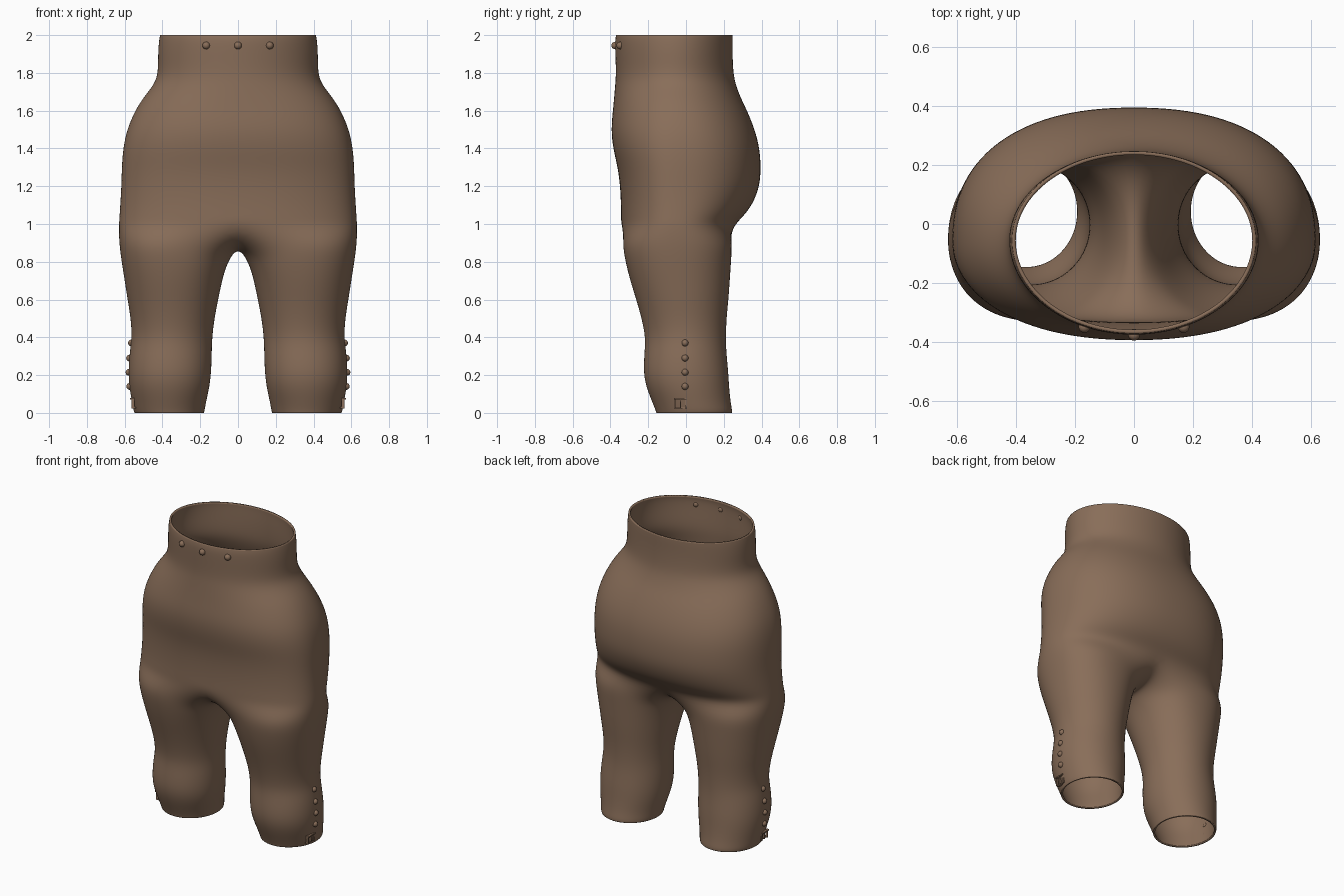
import bpy, bmesh, math
from mathutils import Vector

if "Cube" in bpy.data.objects:
    bpy.data.objects.remove(bpy.data.objects["Cube"])

M, K = 17, 5  # points on a half torso ring, points along the crotch seam

cloth = bpy.data.materials.new("brown cloth")
cloth.diffuse_color = (0.25, 0.155, 0.10, 1)
cloth.use_nodes = True
cloth.node_tree.nodes["Principled BSDF"].inputs["Base Color"].default_value = cloth.diffuse_color

# Torso: height, half width, front y, back y, squareness
TORSO = [
    (2.00, .415, -.372, .248, 2.0), (1.97, .421, -.378, .249, 2.0),
    (1.90, .426, -.376, .248, 2.0), (1.80, .425, -.372, .252, 2.0),
    (1.74, .445, -.376, .264, 2.05), (1.67, .503, -.382, .29, 2.1),
    (1.60, .547, -.388, .325, 2.2), (1.50, .590, -.398, .366, 2.3),
    (1.40, .610, -.387, .391, 2.35), (1.30, .617, -.362, .398, 2.35),
    (1.20, .619, -.349, .392, 2.35), (1.10, .625, -.345, .352, 2.35),
    (1.04, .629, -.345, .303, 2.4), (0.985, .632, -.343, .248, 2.5),
]
# Legs: height, inner x, outer x, front y, back y, squareness
LEGS = [
    (.90, .028, .631, -.338, .246, 2.4), (.80, .060, .618, -.322, .240, 2.3),
    (.70, .082, .602, -.297, .234, 2.2), (.60, .102, .587, -.266, .227, 2.1),
    (.50, .122, .570, -.237, .217, 2.05), (.40, .134, .564, -.217, .213, 2.0),
    (.32, .136, .576, -.222, .216, 2.05), (.22, .139, .583, -.228, .226, 2.1),
    (.14, .148, .578, -.214, .230, 2.1), (.06, .166, .564, -.182, .238, 2.0),
    (.015, .174, .556, -.164, .247, 2.0), (0, .178, .550, -.160, .245, 2.0),
]
# Crotch seam running front to back: y, z
SEAM = [(-.26, .895), (-.14, .865), (-.03, .86), (.08, .872), (.175, .91)]


def oval(angle, n):
    """Point on a unit superellipse."""
    c, s = math.cos(angle), math.sin(angle)
    r = (abs(c) ** n + abs(s) ** n) ** (-1 / n)
    return c * r, s * r


def torso_point(row, angle):
    z, w, front, back, n = row
    cy = -.055
    u, v = oval(angle, n)
    return Vector((w * u, cy + v * ((back - cy) if v > 0 else (cy - front)), z))


def leg_point(row, angle):
    z, inner, outer, front, back, n = row
    u, v = oval(angle, n)
    # the inner side of the top rings dips under the crotch
    dip = .06 * max(0, (z - .74) / .16) * max(0, -u)
    return Vector(((inner + outer) / 2 + u * (outer - inner) / 2,
                   (front + back) / 2 + v * (back - front) / 2, z - dip))


def finish(obj, angle=50):
    obj.data.materials.append(cloth)
    bpy.context.view_layer.objects.active = obj
    for o in bpy.context.selected_objects:
        o.select_set(False)
    obj.select_set(True)
    bpy.ops.object.shade_smooth_by_angle(angle=math.radians(angle))


# Breeches: half of the garment, mirrored
bm = bmesh.new()
half = [math.radians(-90 + 180 * i / (M - 1)) for i in range(M)]
rings = []
for row in TORSO:
    ring = []
    for i, a in enumerate(half):
        p = torso_point(row, a)
        if i in (0, M - 1):
            p.x = 0
        ring.append(bm.verts.new(p))
    rings.append(ring)
for upper, lower in zip(rings, rings[1:]):
    for i in range(M - 1):
        bm.faces.new((upper[i], lower[i], lower[i + 1], upper[i + 1]))

seam = [bm.verts.new((0, y, z)) for y, z in reversed(SEAM)]
previous = rings[-1] + seam
span = math.radians(128)
angles = [-span + 2 * span * i / (M - 1) for i in range(M)]
angles += [span + (2 * math.pi - 2 * span) * (j + 1) / (K + 1) for j in range(K)]
for row in LEGS:
    ring = [bm.verts.new(leg_point(row, a)) for a in angles]
    for i in range(M + K):
        j = (i + 1) % (M + K)
        bm.faces.new((previous[i], ring[i], ring[j], previous[j]))
    previous = ring
mesh = bpy.data.meshes.new("breeches")
bm.to_mesh(mesh)
bm.free()
breeches = bpy.data.objects.new("breeches", mesh)
bpy.context.collection.objects.link(breeches)
mirror = breeches.modifiers.new("mirror", 'MIRROR')
mirror.use_clip = True
subd = breeches.modifiers.new("smooth", 'SUBSURF')
subd.levels = subd.render_levels = 2
thick = breeches.modifiers.new("thickness", 'SOLIDIFY')
thick.thickness, thick.offset = .012, -1
finish(breeches, 60)


def button(name, location, radius):
    bpy.ops.mesh.primitive_uv_sphere_add(segments=16, ring_count=10,
                                         radius=radius, location=location)
    bpy.context.object.name = name
    finish(bpy.context.object)


# Waistband buttons
for x in (-.168, 0, .168):
    y = -.055 - .322 * math.sqrt(1 - (x / .423) ** 2)
    button("waist_button", (x, y + .002, 1.945), .02)

# Knee buttons and buckles on both outer sides
for side in (-1, 1):
    for z, x in ((.37, .564), (.29, .574), (.215, .577), (.14, .573)):
        button("knee_button", (side * x, -.005, z), .018)
    bars = [(-.03, .05, .008, .056), (.03, .05, .008, .056), (0, .05, .006, .05),
            (-.0, .074, .066, .008), (0, .026, .066, .008)]
    bm = bmesh.new()
    for y, z, wide, tall in bars:
        made = bmesh.ops.create_cube(bm, size=1)["verts"]
        bmesh.ops.scale(bm, vec=(.014, wide, tall), verts=made)
        bmesh.ops.translate(bm, vec=(side * (.538 + .35 * z), -.03 + y, z), verts=made)
    mesh = bpy.data.meshes.new("knee_buckle")
    bm.to_mesh(mesh)
    bm.free()
    buckle = bpy.data.objects.new("knee_buckle", mesh)
    bpy.context.collection.objects.link(buckle)
    finish(buckle, 30)
